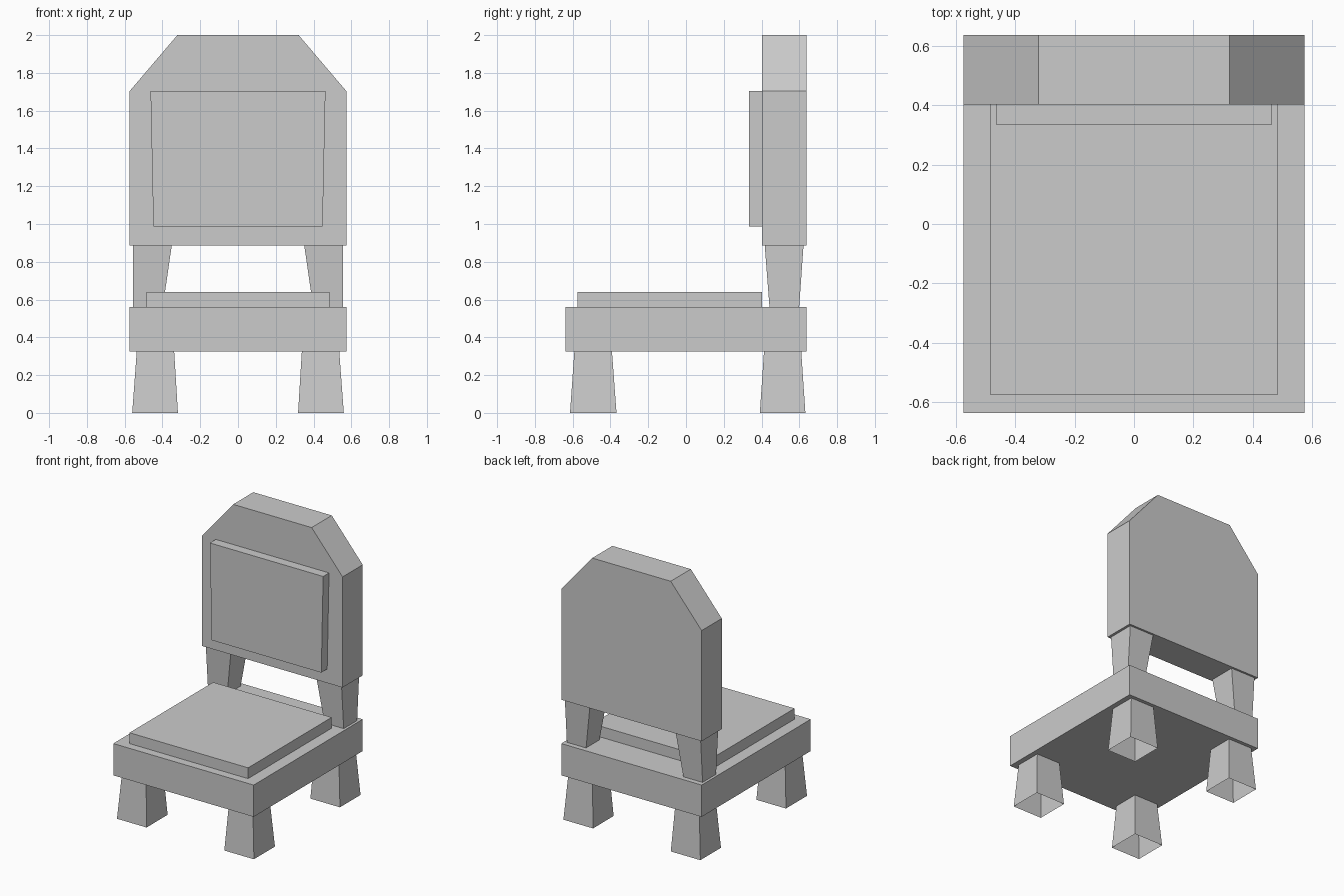
import bpy
import bmesh

cube = bpy.data.objects.get("Cube")
if cube:
    bpy.data.objects.remove(cube, do_unlink=True)

grey = bpy.data.materials.new("plain_grey")
grey.use_nodes = True
colour = (0.6, 0.6, 0.6, 1)
grey.diffuse_color = colour
grey.node_tree.nodes["Principled BSDF"].inputs["Base Color"].default_value = colour


def finish(name, bm):
    mesh = bpy.data.meshes.new(name)
    bm.to_mesh(mesh)
    bm.free()
    mesh.materials.append(grey)
    obj = bpy.data.objects.new(name, mesh)
    bpy.context.collection.objects.link(obj)
    return obj


def block(name, low, high, z0, z1, capped=True):
    """Tapered block between two rectangles (x0, x1, y0, y1)."""
    bm = bmesh.new()
    rings = []
    for (x0, x1, y0, y1), z in ((low, z0), (high, z1)):
        corners = ((x0, y0), (x1, y0), (x1, y1), (x0, y1))
        rings.append([bm.verts.new((x, y, z)) for x, y in corners])
    bottom, top = rings
    for i in range(4):
        j = (i + 1) % 4
        bm.faces.new((bottom[i], bottom[j], top[j], top[i]))
    if capped:
        bm.faces.new(bottom[::-1])
        bm.faces.new(top)
    return finish(name, bm)


def panel(name, outline, y0, y1):
    """Front outline in x and z, extruded from y0 back to y1."""
    bm = bmesh.new()
    face = bm.faces.new([bm.verts.new((x, y0, z)) for x, z in outline])
    result = bmesh.ops.extrude_face_region(bm, geom=[face], use_keep_orig=True)
    moved = [v for v in result["geom"] if isinstance(v, bmesh.types.BMVert)]
    bmesh.ops.translate(bm, verts=moved, vec=(0, y1 - y0, 0))
    bmesh.ops.recalc_face_normals(bm, faces=bm.faces)
    return finish(name, bm)


def mirrored(half):
    """Complete a symmetric outline from its right half."""
    return half + [(-x, z) for x, z in reversed(half)]


def side_rect(side, inner, outer, y0, y1):
    return (*sorted((side * inner, side * outer)), y0, y1)


# Seat and cushion
seat = (-0.574, 0.574, -0.637, 0.637)
block("seat", seat, seat, 0.326, 0.561)
cushion = (-0.485, 0.485, -0.575, 0.402)
block("seat_cushion", cushion, cushion, 0.561, 0.641)

# Hollow legs, and posts that carry the backrest
for label, side in (("left", 1), ("right", -1)):
    for end, foot, head in (("front", (-0.614, -0.368), (-0.591, -0.392)),
                            ("back", (0.391, 0.632), (0.413, 0.610))):
        block(f"{end}_{label}_leg",
              side_rect(side, 0.318, 0.56, *foot),
              side_rect(side, 0.338, 0.536, *head), 0, 0.326, capped=False)
    block(f"{label}_back_post",
          side_rect(side, 0.398, 0.555, 0.442, 0.599),
          side_rect(side, 0.351, 0.555, 0.417, 0.622), 0.561, 0.885)

# Backrest with clipped corners, and its raised pad
panel("backrest", mirrored([(0.574, 0.885), (0.574, 1.703), (0.321, 2)]), 0.402, 0.637)
panel("back_pad", mirrored([(0.448, 0.988), (0.463, 1.703)]), 0.333, 0.402)
